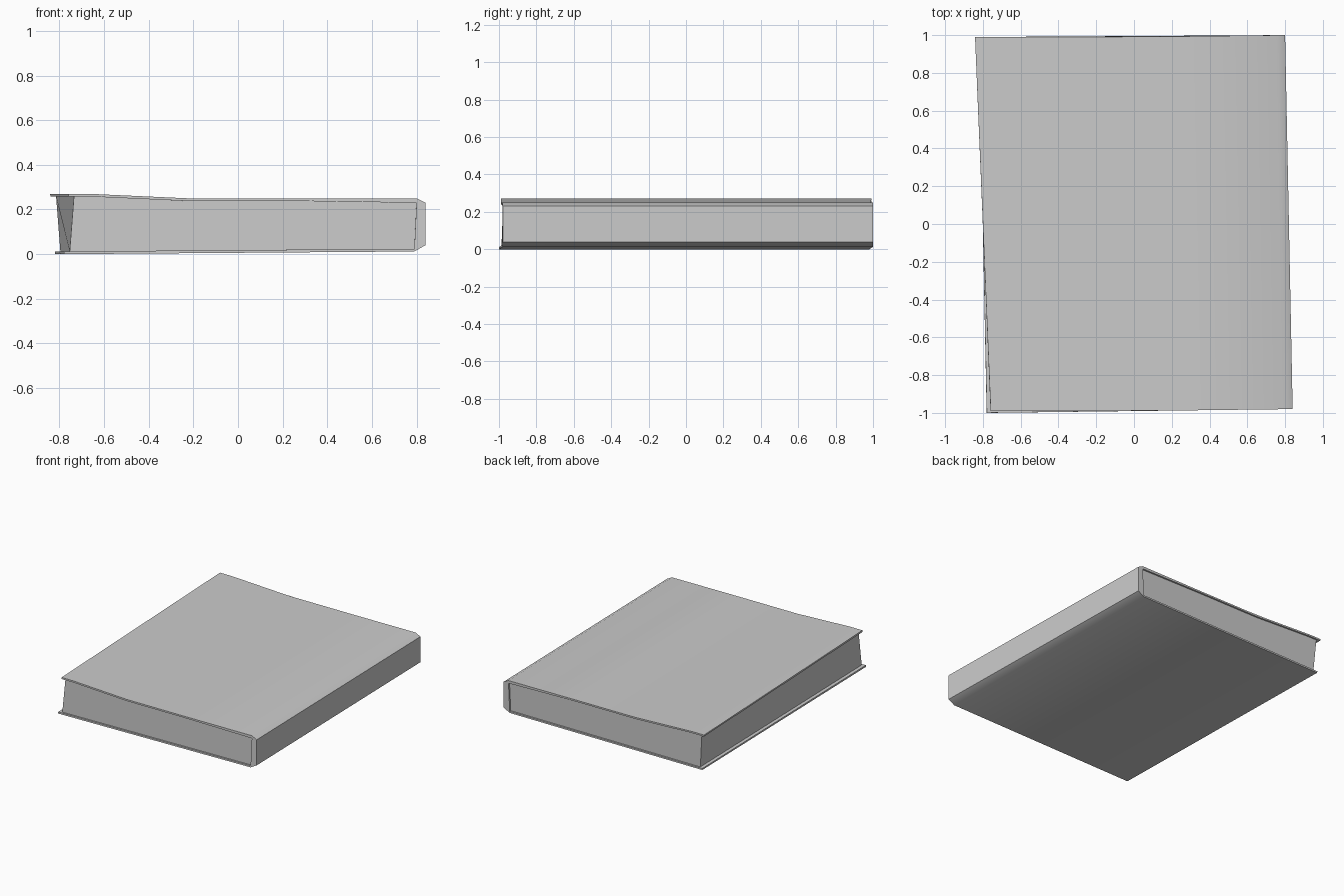
import bpy, bmesh

cube = bpy.data.objects.get("Cube")
if cube:
    bpy.data.objects.remove(cube, do_unlink=True)

grey = bpy.data.materials.new("plain grey")
grey.use_nodes = True
colour = [0.6, 0.6, 0.6, 1]
grey.diffuse_color = colour
grey.node_tree.nodes["Principled BSDF"].inputs["Base Color"].default_value = colour

# Main measurements of the book
half_depth = 0.99
open_edge = -0.8
spine_outside = 0.82
spine_inside = 0.78
cover_height = 0.25
board = 0.012
lift = 0.02
bend_start = -0.25
bend_end = -0.7
chamfer = 0.02
page_inset = 0.025


def place(side, depth, x, z):
    """Turn the book slightly, with the lifted corner twisting a little further."""
    twist = z * max(-x, 0)
    skew = 0.02 + twist / 10
    slide = x / 80 + twist / 20
    return (x - side * skew, side * depth + slide, z)


def extrude_section(name, section, depth):
    """Run a closed section from front to back and cap both ends."""
    bm = bmesh.new()
    front = [bm.verts.new(place(-1, depth, x, z)) for x, z in section]
    back = [bm.verts.new(place(1, depth, x, z)) for x, z in section]
    for i in range(len(section)):
        bm.faces.new((front[i - 1], front[i], back[i], back[i - 1]))
    bm.faces.new(front)
    bm.faces.new(back)
    bmesh.ops.recalc_face_normals(bm, faces=bm.faces)
    mesh = bpy.data.meshes.new(name)
    bm.to_mesh(mesh)
    bm.free()
    mesh.materials.append(grey)
    book_part = bpy.data.objects.new(name, mesh)
    bpy.context.collection.objects.link(book_part)
    bpy.ops.object.select_all(action="DESELECT")
    book_part.select_set(True)
    bpy.context.view_layer.objects.active = book_part
    bpy.ops.object.shade_smooth_by_angle(angle=1.0)


def lifted_board(edge, height):
    """Top board line, rising towards the open edge."""
    return [
        (edge, height + lift),
        (bend_end, height + lift),
        (bend_start, height),
        (-bend_start, height),
    ]


def inside_line(edge):
    """Hollow of the cover, which the pages fill."""
    return lifted_board(edge, cover_height - board) + [
        (spine_inside, cover_height - chamfer),
        (spine_inside - chamfer / 2, board * 2),
        (edge, board),
    ]


# Cover: lifted top board, chamfered spine, and bottom board
spine_top = cover_height - chamfer
outside = lifted_board(open_edge, cover_height) + [
    (spine_inside, cover_height),
    (spine_outside, spine_top),
    (spine_outside, chamfer * 2),
    (spine_inside - chamfer / 2, board),
    (open_edge, 0),
]
extrude_section("cover", outside + inside_line(open_edge)[::-1], half_depth)

# Page block: set back at the three open edges
extrude_section("page_block", inside_line(open_edge + page_inset), half_depth - page_inset / 2)
